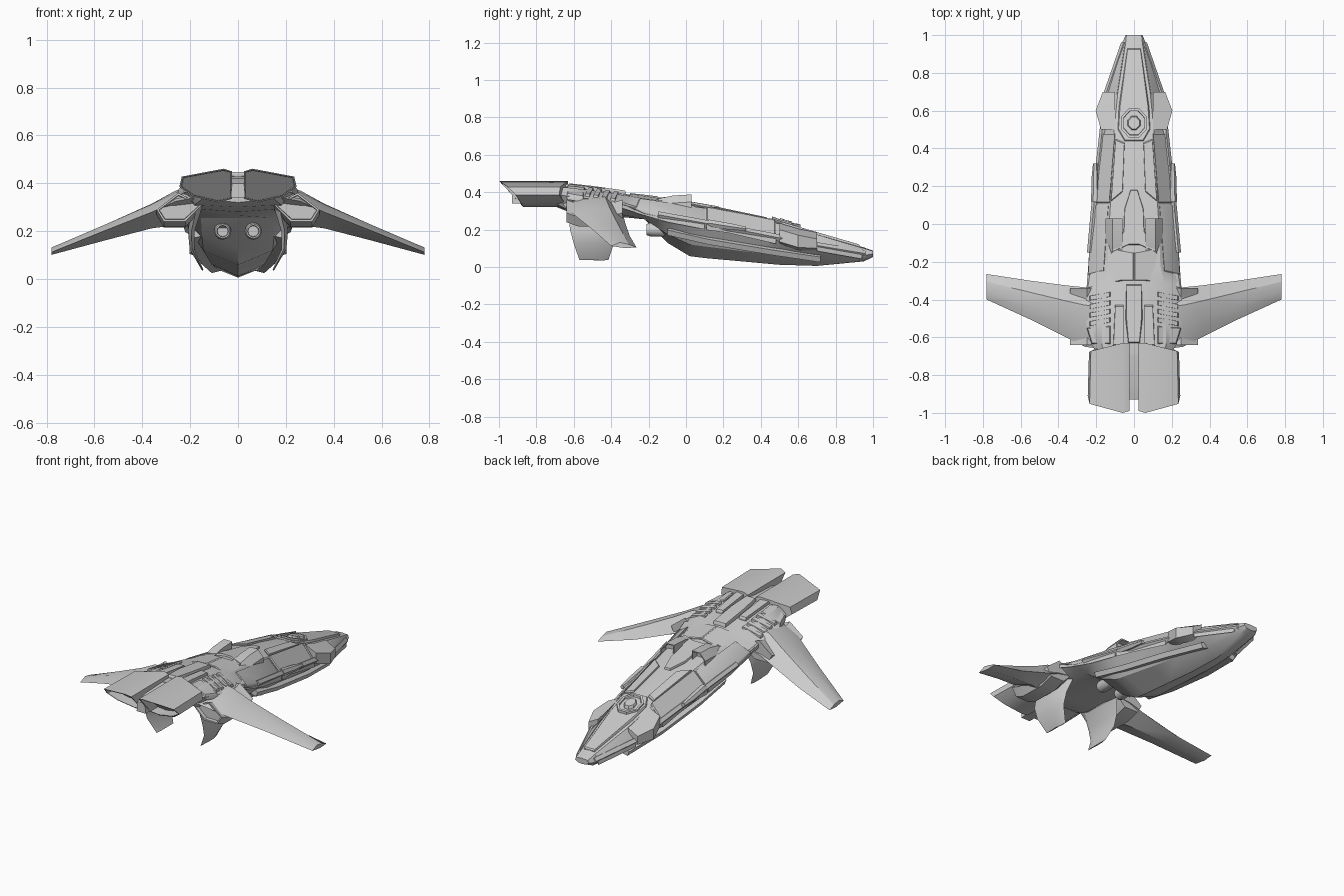
import bpy, bmesh, math
from mathutils import Vector

if "Cube" in bpy.data.objects:
    bpy.data.objects.remove(bpy.data.objects["Cube"])


def build(name, bm, mirror=False):
    bmesh.ops.recalc_face_normals(bm, faces=bm.faces)
    me = bpy.data.meshes.new(name)
    bm.to_mesh(me)
    bm.free()
    ob = bpy.data.objects.new(name, me)
    bpy.context.collection.objects.link(ob)
    if mirror:
        ob.modifiers.new("mirror", 'MIRROR')
    return ob


def loft(name, rings, mirror=False, recess=None):
    """Skin a list of equal-length point rings; recess = (inset, depth vector) on the last cap."""
    bm = bmesh.new()
    vs = [[bm.verts.new(p) for p in r] for r in rings]
    n = len(rings[0])
    for a, b in zip(vs, vs[1:]):
        for i in range(n):
            bm.faces.new((a[i], a[(i + 1) % n], b[(i + 1) % n], b[i]))
    bm.faces.new(vs[0])
    cap = bm.faces.new(vs[-1])
    if recess:
        bmesh.ops.recalc_face_normals(bm, faces=bm.faces)
        bmesh.ops.inset_region(bm, faces=[cap], thickness=recess[0])
        inner = bmesh.ops.inset_region(bm, faces=[cap], thickness=0.002)
        bmesh.ops.translate(bm, verts=cap.verts, vec=recess[1])
    return build(name, bm, mirror)


# Hull stations: y, top z, shoulder x z, side x z, lower x z, keel z
HULL = [
    (1.00, .088, .040, .085, .045, .070, .030, .058, .053),
    (0.95, .105, .045, .100, .066, .062, .040, .036, .030),
    (0.70, .185, .085, .172, .150, .110, .085, .040, .006),
    (0.50, .245, .105, .230, .168, .150, .110, .062, .012),
    (0.30, .290, .115, .278, .188, .190, .125, .085, .030),
    (0.10, .328, .125, .316, .215, .228, .140, .110, .048),
    (0.02, .345, .130, .332, .225, .240, .145, .120, .058),
    (-.10, .365, .135, .350, .235, .260, .150, .175, .130),
    (-.22, .378, .140, .365, .242, .285, .155, .255, .255),
    (-.32, .390, .160, .382, .250, .330, .170, .275, .265),
    (-.52, .418, .170, .412, .255, .365, .190, .295, .280),
    (-.64, .430, .170, .425, .225, .380, .180, .310, .300),
    (-.69, .430, .150, .425, .190, .390, .150, .335, .320),
]


def ring(s):
    y, t, ax, az, bx, bz, cx, cz, k = s
    right = [(ax, y, az), (bx, y, bz), (cx, y, cz)]
    return [(0, y, t)] + right + [(0, y, k)] + [(-x, y, z) for x, y, z in reversed(right)]


def hull_z(x, y):
    """Height of the upper hull skin at x, y."""
    y = max(-.68, min(.999, y))
    a, b = next((a, b) for a, b in zip(HULL, HULL[1:]) if b[0] <= y <= a[0])
    f = (y - a[0]) / (b[0] - a[0])
    s = [p + (q - p) * f for p, q in zip(a, b)]
    x = abs(x)
    if x <= s[2]:
        return s[1] + (s[3] - s[1]) * x / s[2]
    return s[3] + (s[5] - s[3]) * min(1.15, (x - s[2]) / (s[4] - s[2]))


def plate(name, outline, lift=.012, mirror=True, bevel=.006):
    """Armour plate that follows the hull skin."""
    c = sum((Vector(p) for p in outline), Vector((0, 0))) / len(outline)
    base = [(x, y, hull_z(x, y) - .02) for x, y in outline]
    edge = [(x, y, hull_z(x, y) + lift * .5) for x, y in outline]
    top = []
    for p in outline:
        v = Vector(p)
        v += (c - v).normalized() * bevel
        top.append((v.x, v.y, hull_z(v.x, v.y) + lift))
    return loft(name, [base, edge, top], mirror)


loft("hull", [ring(s) for s in HULL])

# Nose and canopy plating
plate("canopy_plate", [(.035, .93), (-.035, .93), (-.08, .62), (-.085, .5), (-.05, .44),
                       (.05, .44), (.085, .5), (.08, .62)], .012, False)
hexagon = lambda r: [(r * math.cos(math.pi * (i + .5) / 4), .535 + 1.1 * r * math.sin(math.pi * (i + .5) / 4))
                     for i in range(8)]
h = hexagon(.075)
loft("hatch_ring", [[(x, y, hull_z(x, y)) for x, y in h],
                    [(x, y, hull_z(x, y) + .02) for x, y in h]], recess=(.014, (0, 0, -.012)))
plate("hatch_core", hexagon(.036), .02, False)
plate("nose_side_plate", [(.05, .94), (.09, .68), (.155, .7), (.07, .94)], .006)

# Cheek pods either side of the canopy
loft("cheek_pod", [[(.10, y, zt), (w, y, zt - .035), (w, y, zb + .015), (w - .05, y, zb)]
                   for y, w, zt, zb in ((.70, .165, .185, .085), (.60, .203, .205, .09), (.50, .175, .235, .12))], True)

# Upper shell panels overhanging the lower hull
plate("shoulder_panel", [(.10, .48), (.178, .48), (.2, .22), (.222, .11), (.13, .11)], .014)
plate("spine_panel", [(.05, .43), (.098, .45), (.122, .12), (.06, .17)], .012)
plate("waist_panel", [(.135, .10), (.222, .10), (.235, -.10), (.243, -.27), (.16, -.25)], .010)
plate("rear_collar", [(.0, -.15), (.1, -.13), (.24, -.27), (.25, -.34), (.06, -.30), (0, -.3)], .008)

# Central arrow plate and intakes behind the spine trough
plate("arrow_plate", [(.018, .18), (.05, .08), (.055, -.04), (.12, -.15), (.03, -.11),
                      (-.03, -.11), (-.12, -.15), (-.055, -.04), (-.05, .08), (-.018, .18)], .012, False, .003)
loft("intake", [[(.06, y, .30), (.06, y, z), (.115, y, z), (.15, y, z - .04), (.15, y, .27)]
                for y, z in ((-.15, .365), (-.07, .382), (.03, .388))], True, (.008, (0, -.04, 0)))

# Side rail, side gun and lower belly strakes
loft("side_rail", [[(x, y, z + .018), (x + .014, y, z), (x, y, z - .02), (x - .04, y, z)]
                   for x, y, z in ((.055, .96, .072), (.145, .70, .115), (.17, .48, .16),
                                   (.212, .1, .235), (.235, -.15, .28))], True)
loft("side_gun", [[(.205 + r * math.cos(a * math.pi / 3), y, z + r * math.sin(a * math.pi / 3)) for a in range(6)]
                  for y, z, r in ((.32, .205, .012), (.24, .216, .02), (.12, .235, .022))], True)
loft("belly_strake", [[(x, y, z), (x + .022, y, z - .012), (x + .01, y, z - .04), (x - .03, y, z - .03)]
                      for x, y, z in ((.10, .72, .065), (.145, .45, .105), (.17, .12, .16), (.18, -.1, .21))], True)

# Rear thrusters under the hull
loft("belly_nozzle", [[(.064 + r * math.cos(a * math.pi / 6), y, .2 + r * math.sin(a * math.pi / 6))
                       for a in range(12)] for y, r in ((-.06, .036), (-.19, .036), (-.21, .03))],
     True, (.006, (0, .03, 0)))

# Rear deck: centre box, rails and cooling louvres
plate("deck_box", [(.04, -.32), (-.04, -.32), (-.045, -.5), (-.03, -.63), (.03, -.63), (.045, -.5)], .02, False)
plate("deck_rail", [(.055, -.43), (.10, -.43), (.11, -.645), (.055, -.645)], .018)
for i in range(4):
    y = -.36 - i * .045
    plate("louvre_%d" % (i + 1), [(.125, y), (.235, y - .02), (.235, y - .045), (.125, y - .025)], .013, True, .004)
plate("rear_corner", [(.125, -.54), (.25, -.55), (.225, -.635), (.125, -.635)], .01)

# Main engines with raked, recessed exhausts
prof = [(.025, .45), (.06, .461), (.235, .428), (.245, .385), (.19, .345), (.08, .320), (.025, .335)]
front = [(.02 + (x - .02) * .97, -.63 - max(0, x - .15) * .5, z) for x, z in prof]
back = [(x, -1 + (.461 - z) * .93 + max(0, x - .15) * .2, z) for x, z in prof]
loft("main_engine", [front, back], True, (.009, (0, .07, 0)))
loft("tail_spine", [[(-.03, y, .34), (.03, y, .34), (.026, y, z), (-.026, y, z)]
                    for y, z in ((-.62, .43), (-.85, .42), (-.93, .40))])


# Wings: leading edge, upper ridge, trailing edge, belly
def wing(x, yl, yt, zl, ztop, zt, zbot):
    return [(x, yl, zl), (x, yl + (yt - yl) * .3, ztop), (x, yl + (yt - yl) * .65, (ztop + zt) / 2 + .015),
            (x, yt, zt), (x, yl + (yt - yl) * .45, zbot)]


loft("wing", [wing(.18, -.34, -.66, .29, .385, .34, .235), wing(.26, -.335, -.65, .275, .37, .325, .225),
              wing(.36, -.325, -.60, .235, .315, .28, .212), wing(.55, -.30, -.505, .165, .225, .205, .163),
              wing(.78, -.265, -.40, .105, .121, .112, .101)], True)
loft("wing_root_pod", [[(.15, y, zb + .07), (.22, y, zb), (.31, y, zb), (.34, y, zb + .05), (.25, y, zb + .12)]
                       for y, zb in ((-.34, .24), (-.42, .215), (-.58, .218), (-.64, .24))], True,
     (.01, (0, .02, 0)))

# Hooked fins below the tail
loft("under_fin", [[(x - t, yf, z), (x, yf - .03, z - .003), (x + t, (yf + yr) / 2, z), (x, yr, z), (x - t, yr + .03, z)]
                   for x, t, z, yf, yr in ((.175, .022, .29, -.33, -.63), (.195, .014, .20, -.36, -.62),
                                           (.192, .010, .125, -.385, -.60), (.148, .004, .038, -.415, -.57))], True)

# Smooth shading with crisp edges
for ob in bpy.data.objects:
    ob.select_set(True)
bpy.context.view_layer.objects.active = bpy.data.objects["hull"]
bpy.ops.object.shade_smooth_by_angle(angle=math.radians(30))
